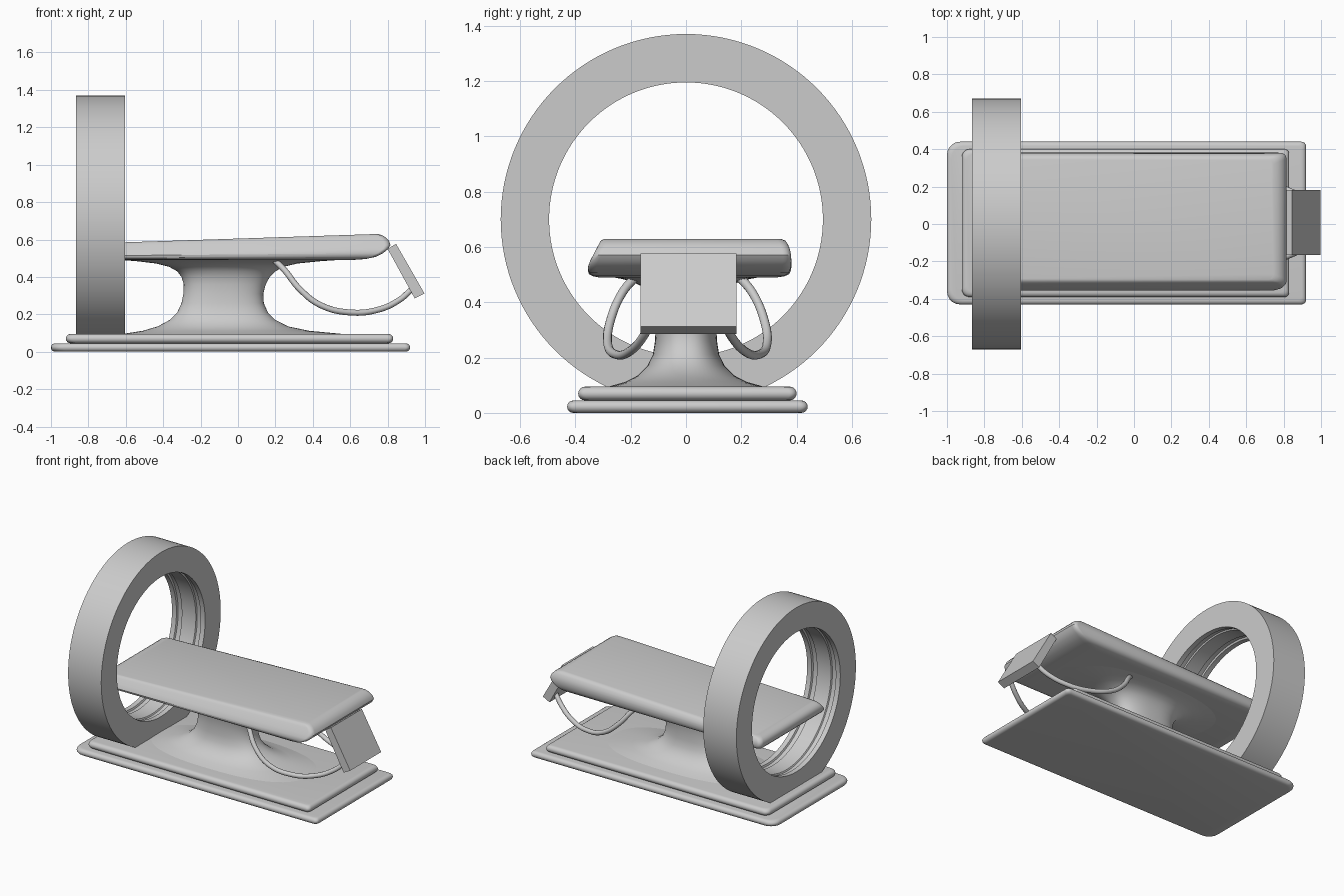
import bpy, bmesh
from math import sin, cos, pi, radians, copysign

if "Cube" in bpy.data.objects:
    bpy.data.objects.remove(bpy.data.objects["Cube"])


def finish(bm, name, angle=35):
    bmesh.ops.recalc_face_normals(bm, faces=bm.faces)
    me = bpy.data.meshes.new(name)
    bm.to_mesh(me)
    bm.free()
    ob = bpy.data.objects.new(name, me)
    bpy.context.collection.objects.link(ob)
    bpy.ops.object.select_all(action='DESELECT')
    ob.select_set(True)
    bpy.context.view_layer.objects.active = ob
    bpy.ops.object.shade_smooth_by_angle(angle=radians(angle))
    return ob


def bridge(bm, a, b):
    for i in range(len(a)):
        j = (i + 1) % len(a)
        bm.faces.new((a[i], a[j], b[j], b[i]))


def loft(name, rings, angle=35):
    bm = bmesh.new()
    vs = [[bm.verts.new(p) for p in r] for r in rings]
    for a, b in zip(vs, vs[1:]):
        bridge(bm, a, b)
    bm.faces.new(vs[0])
    bm.faces.new(vs[-1])
    return finish(bm, name, angle)


def rounded_rect(x0, x1, y0, y1, z, r_left, r_right, n=5):
    """Rounded rectangle; z may be a function of x."""
    pts = []
    for cx, cy, r, a0 in ((x1, y1, r_right, 0), (x0, y1, r_left, 90),
                          (x0, y0, r_left, 180), (x1, y0, r_right, 270)):
        mx = cx - r if cx == x1 else cx + r
        my = cy - r if cy == y1 else cy + r
        for k in range(n + 1):
            a = radians(a0 + 90 * k / n)
            x = mx + r * cos(a)
            pts.append((x, my + r * sin(a), z(x) if callable(z) else z))
    return pts


def plate(name, x0, x1, y0, y1, z0, z1, r_left, r_right):
    """Slab with half-round edges."""
    h, c = (z1 - z0) / 2, (z0 + z1) / 2
    rings = []
    for k in range(9):
        a = -pi / 2 + pi * k / 8
        d = h * (1 - cos(a))
        rings.append(rounded_rect(x0 + d, x1 - d, y0 + d, y1 - d, c + h * sin(a), r_left, r_right))
    return loft(name, rings, 40)


# Stepped base
plate("base_lower_plate", -1.0, 0.92, -0.43, 0.44, 0.0, 0.045, 0.07, 0.025)
plate("base_upper_plate", -0.92, 0.83, -0.39, 0.40, 0.045, 0.095, 0.04, 0.025)


# Flared pedestal: z, x min, x max, half width
def oval(z, x0, x1, hy, n=64, e=0.8):
    c, hx = (x0 + x1) / 2, (x1 - x0) / 2
    return [(c + hx * copysign(abs(cos(a)) ** e, cos(a)),
             hy * copysign(abs(sin(a)) ** e, sin(a)), z)
            for a in (2 * pi * k / n for k in range(n))]


column = [(0.085, -0.72, 0.66, 0.31), (0.098, -0.60, 0.53, 0.27), (0.112, -0.51, 0.38, 0.22),
          (0.135, -0.43, 0.27, 0.175), (0.17, -0.365, 0.20, 0.14), (0.21, -0.325, 0.16, 0.12),
          (0.26, -0.302, 0.138, 0.112), (0.31, -0.292, 0.135, 0.11), (0.36, -0.29, 0.148, 0.112),
          (0.40, -0.302, 0.17, 0.12), (0.43, -0.325, 0.20, 0.135), (0.455, -0.37, 0.245, 0.155),
          (0.472, -0.44, 0.32, 0.19), (0.484, -0.54, 0.44, 0.23), (0.495, -0.68, 0.60, 0.29)]
loft("pedestal", [oval(*s) for s in column], 50)

# Table: height fraction, x min, x max, y min, y max; top slopes up toward +x
layers = [(0.0, -0.79, 0.60, -0.315, 0.33), (0.04, -0.82, 0.68, -0.335, 0.355),
          (0.12, -0.84, 0.735, -0.35, 0.372), (0.26, -0.85, 0.775, -0.355, 0.379),
          (0.42, -0.853, 0.803, -0.347, 0.381), (0.57, -0.853, 0.815, -0.336, 0.38),
          (0.72, -0.85, 0.808, -0.325, 0.376), (0.86, -0.84, 0.79, -0.315, 0.368),
          (0.95, -0.825, 0.77, -0.308, 0.36), (1.0, -0.80, 0.745, -0.298, 0.345)]
loft("table_top", [rounded_rect(x0, x1, y0, y1,
                                lambda x, t=t: 0.49 + t * (0.115 + 0.033 * x), 0.03, 0.03)
                   for t, x0, x1, y0, y1 in layers], 40)

# Scanner ring with shallow grooves in the bore: x, radius
profile = [(-0.865, 0.67), (-0.605, 0.67), (-0.605, 0.495), (-0.64, 0.495), (-0.645, 0.507),
           (-0.675, 0.507), (-0.68, 0.498), (-0.79, 0.498), (-0.795, 0.507),
           (-0.825, 0.507), (-0.83, 0.495), (-0.865, 0.495)]
bm = bmesh.new()
N = 128
loops = [[bm.verts.new((x, r * cos(2 * pi * k / N), 0.70 + r * sin(2 * pi * k / N)))
          for k in range(N)] for x, r in profile]
for a, b in zip(loops, loops[1:] + loops[:1]):
    bridge(bm, a, b)
finish(bm, "scanner_ring", 30)

# Tilted control panel at the table end
side = [(0.80, 0.55), (0.945, 0.285), (0.997, 0.312), (0.845, 0.577)]
loft("control_panel", [[(x, y, z) for x, z in side] for y in (-0.165, 0.182)], 30)

# Pair of curved handles from the table underside to the panel
path = [(0.19, 0.185, 0.495), (0.25, 0.235, 0.435), (0.33, 0.278, 0.335), (0.44, 0.288, 0.25),
        (0.60, 0.255, 0.21), (0.75, 0.205, 0.225), (0.86, 0.16, 0.275), (0.93, 0.13, 0.335)]
for label, s in (("left", -1), ("right", 1)):
    cu = bpy.data.curves.new("handle_" + label, 'CURVE')
    cu.dimensions = '3D'
    cu.bevel_depth = 0.016
    cu.bevel_resolution = 4
    cu.use_fill_caps = True
    sp = cu.splines.new('BEZIER')
    sp.bezier_points.add(len(path) - 1)
    sp.resolution_u = 8
    for bp, (x, y, z) in zip(sp.bezier_points, path):
        bp.co = (x, 0.005 + s * y, z)
        bp.handle_left_type = bp.handle_right_type = 'AUTO'
    ob = bpy.data.objects.new("handle_" + label, cu)
    bpy.context.collection.objects.link(ob)
